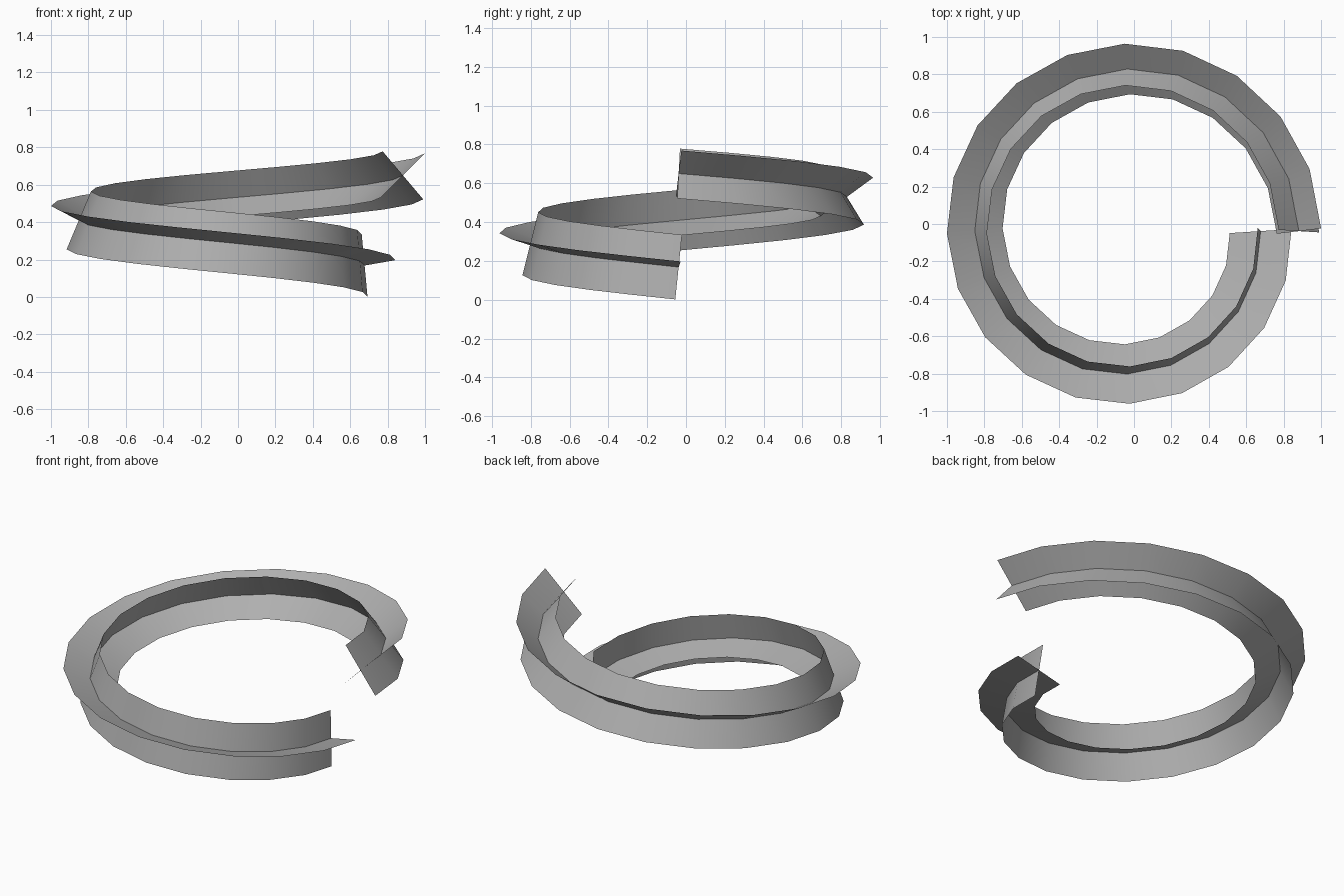
import bpy
from math import pi, sin, cos, radians
from mathutils import Vector

if "Cube" in bpy.data.objects:
    bpy.data.objects.remove(bpy.data.objects["Cube"])

SEGMENTS = 20                      # one clockwise turn
AXIS = Vector((-0.036, -0.038, 0))
R0, R1 = 0.713, 0.918              # radius grows along the turn
Z0, Z1 = 0.168, 0.65               # height rises along the turn
TWIST = radians(35)

# Dark grey surface
grey = bpy.data.materials.new("dark_grey")
grey.diffuse_color = (0.43, 0.43, 0.43, 1)
grey.use_nodes = True
grey.node_tree.nodes["Principled BSDF"].inputs["Base Color"].default_value = grey.diffuse_color


def path(t):
    a = -2 * pi * t
    r = R0 + (R1 - R0) * t
    return AXIS + Vector((r * cos(a), r * sin(a), Z0 + (Z1 - Z0) * t))


def ribbon(name, start_angle, half_width):
    """Flat strip swept along the spiral, twisting about its own centre line."""
    verts, faces = [], []
    for i in range(SEGMENTS + 1):
        t = i / SEGMENTS
        tangent = (path(t + 1e-3) - path(t - 1e-3)).normalized()
        side = Vector((0, 0, 1)).cross(tangent).normalized()
        if side.dot(path(t) - AXIS) < 0:
            side = -side
        up = tangent.cross(side).normalized()
        if up.z < 0:
            up = -up
        angle = radians(start_angle) + TWIST * t
        arm = (side * cos(angle) + up * sin(angle)) * half_width
        verts += [path(t) - arm, path(t) + arm]
        if i:
            k = 2 * i
            faces.append((k - 2, k - 1, k + 1, k))
    mesh = bpy.data.meshes.new(name)
    mesh.from_pydata(verts, [], faces)
    mesh.polygons.foreach_set("use_smooth", [True] * len(faces))
    mesh.materials.append(grey)
    obj = bpy.data.objects.new(name, mesh)
    bpy.context.collection.objects.link(obj)


# Two crossing strips form an X-shaped section
ribbon("flat_ribbon", 10, 0.168)
ribbon("upright_ribbon", 95, 0.168)
